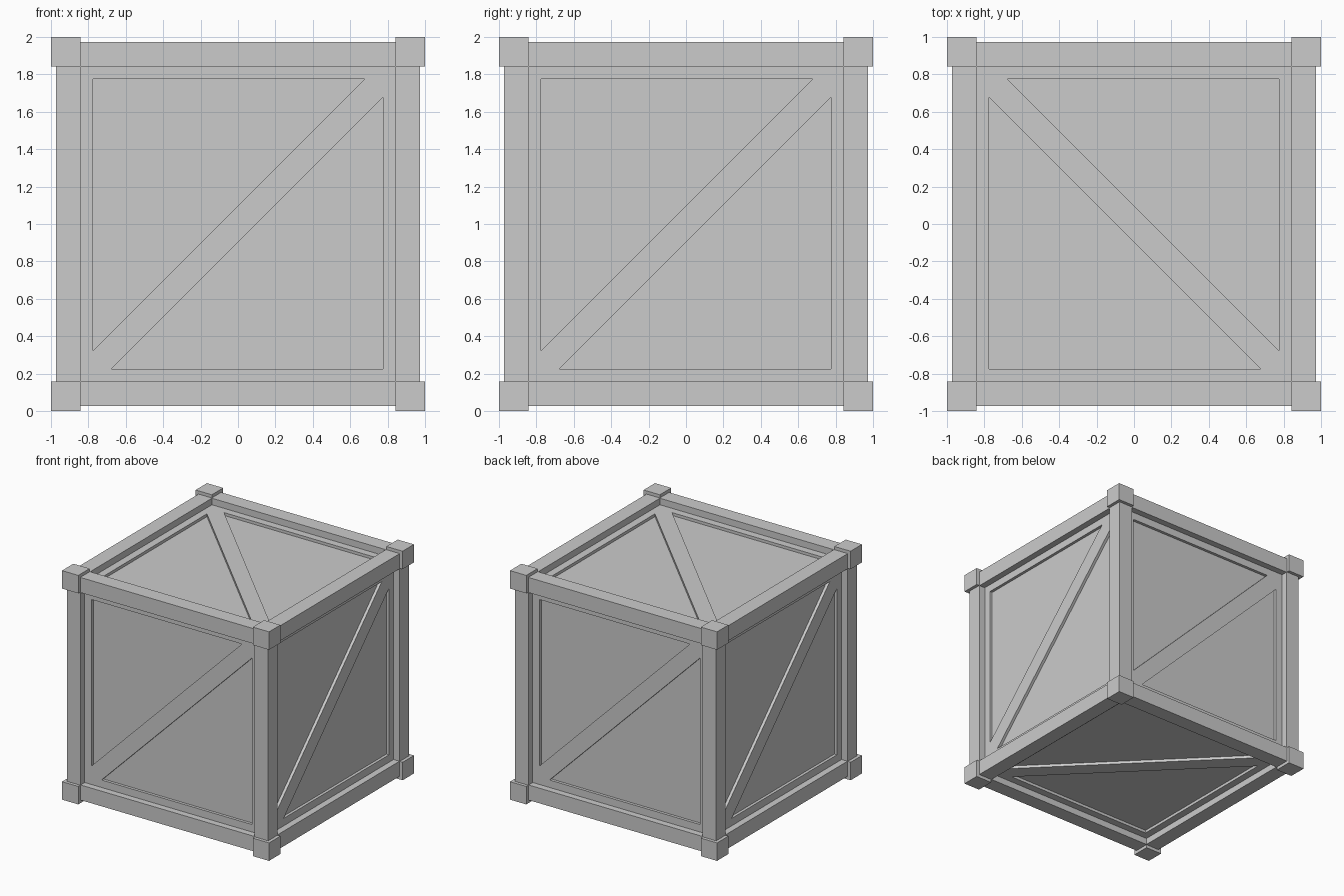
import bpy
import bmesh
from itertools import product
from mathutils import Vector

if "Cube" in bpy.data.objects:
    bpy.data.objects.remove(bpy.data.objects["Cube"], do_unlink=True)

CENTRE = Vector((0, 0, 1))
BLOCK_IN, BEAM_IN, BEAM_OUT = 0.843, 0.84, 0.972
FRAME, PANEL = 0.915, 0.89      # distance of frame and panel faces from the centre
EDGE, NOTCH = 0.775, 0.678      # triangle corner and its ends beside the brace

grey = bpy.data.materials.new("light grey")
grey.use_nodes = True
grey.diffuse_color = (0.6, 0.6, 0.6, 1)
grey.node_tree.nodes["Principled BSDF"].inputs["Base Color"].default_value = (0.6, 0.6, 0.6, 1)


def add_object(name, bm):
    mesh = bpy.data.meshes.new(name)
    bm.to_mesh(mesh)
    bm.free()
    mesh.materials.append(grey)
    obj = bpy.data.objects.new(name, mesh)
    bpy.context.collection.objects.link(obj)
    return obj


def box(name, low, high):
    bm = bmesh.new()
    bmesh.ops.create_cube(bm, size=1)
    for v in bm.verts:
        v.co = CENTRE + Vector([a if c < 0 else b for c, a, b in zip(v.co, low, high)])
    return add_object(name, bm)


def span(sign, inner, outer):
    return sorted((sign * inner, sign * outer))


# Body: each side has a raised frame, a diagonal brace and two sunken triangles
def add_side(bm, normal, up):
    n, v = Vector(normal), Vector(up)
    u = v.cross(n)

    def ring(points, depth):
        return [bm.verts.new(CENTRE + u * a + v * b + n * depth) for a, b in points]

    corners = ring([(-FRAME, -FRAME), (FRAME, -FRAME), (FRAME, FRAME), (-FRAME, FRAME)], FRAME)
    upper = [(-EDGE, -NOTCH), (-EDGE, EDGE), (NOTCH, EDGE)]
    lower = [(b, a) for a, b in upper]
    rims = []
    for points, corner in ((upper, corners[3]), (lower, corners[1])):
        rim, floor = ring(points, FRAME), ring(points, PANEL)
        bm.faces.new(floor)
        for i in range(3):
            j = (i + 1) % 3
            bm.faces.new((rim[i], rim[j], floor[j], floor[i]))
        bm.faces.new((corners[0], rim[0], rim[1], corner))
        bm.faces.new((corner, rim[1], rim[2], corners[2]))
        rims.append(rim)
    p, q = rims
    bm.faces.new((corners[0], q[0], q[2], corners[2], p[2], p[0]))


bm = bmesh.new()
for normal in ((0, -1, 0), (1, 0, 0), (0, 1, 0), (-1, 0, 0)):
    add_side(bm, normal, (0, 0, 1))
add_side(bm, (0, 0, 1), (-1, 0, 0))
add_side(bm, (0, 0, -1), (0, -1, 0))
bmesh.ops.remove_doubles(bm, verts=bm.verts, dist=0.0001)
bmesh.ops.recalc_face_normals(bm, faces=bm.faces)
add_object("crate_body", bm)

# Edge beams: four along each axis
for axis, label in enumerate(("cross_beam", "side_beam", "corner_post")):
    for s, t in product((-1, 1), repeat=2):
        spans = [span(s, BEAM_IN, BEAM_OUT), span(t, BEAM_IN, BEAM_OUT)]
        spans.insert(axis, (-0.85, 0.85))
        box(label, *zip(*spans))

# Corner blocks
for signs in product((-1, 1), repeat=3):
    box("corner_block", *zip(*[span(s, BLOCK_IN, 1) for s in signs]))
